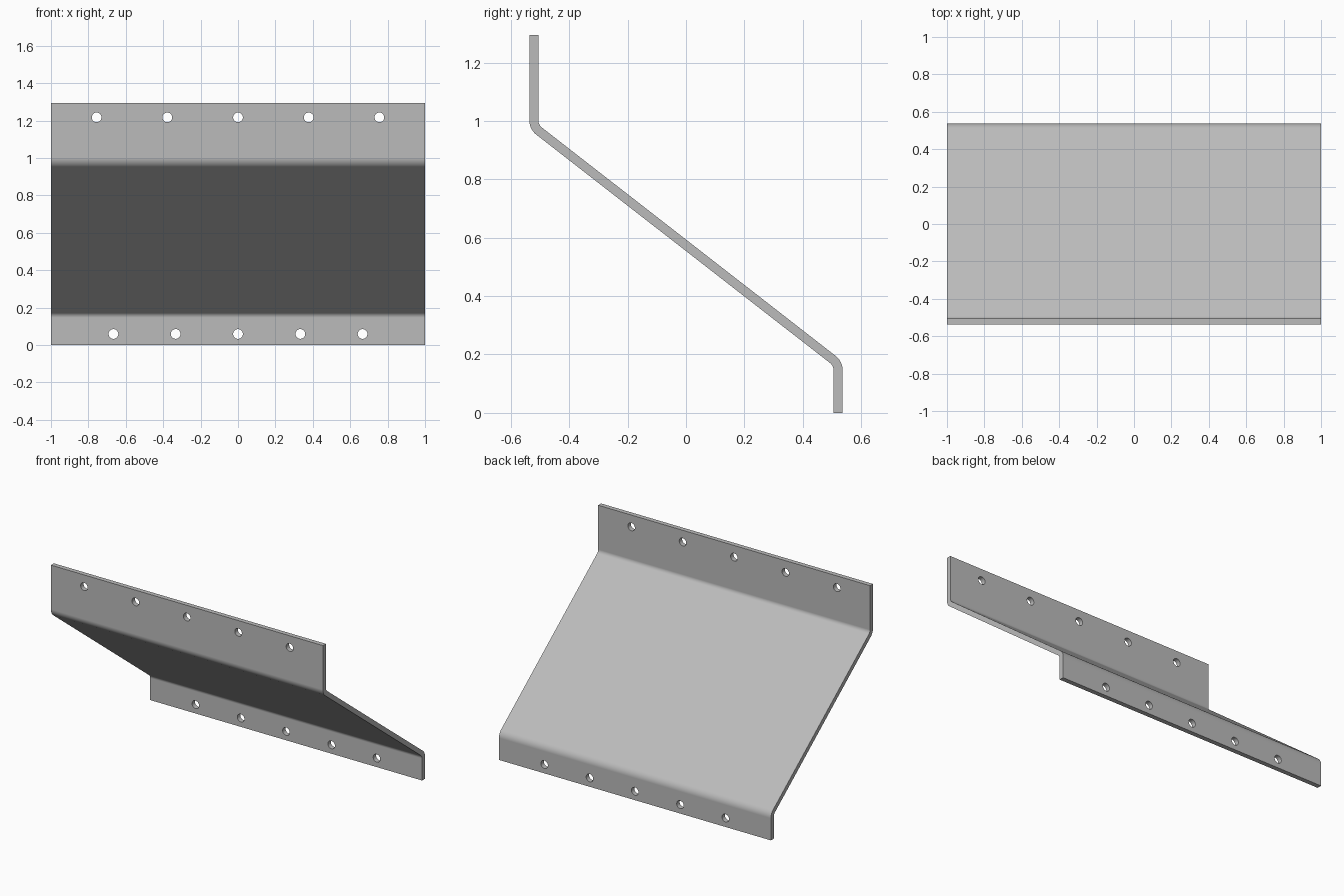
import bpy, bmesh
from math import radians, sin, cos, atan2, pi
from mathutils import Vector

cube = bpy.data.objects.get("Cube")
if cube:
    bpy.data.objects.remove(cube, do_unlink=True)

HEIGHT, WIDTH, THICK = 1.295, 2.0, 0.031
BEND_RADIUS, BEND_STEPS = 0.047, 10
HOLE_RADIUS = 0.026

# Plain grey sheet metal
grey = bpy.data.materials.new("grey_metal")
grey.use_nodes = True
colour = (0.5, 0.5, 0.5, 1)
grey.diffuse_color = colour
grey.node_tree.nodes["Principled BSDF"].inputs["Base Color"].default_value = colour

# Centre line of the folded sheet in (y, z), top to bottom
path = [Vector(p) for p in ((-0.521, HEIGHT), (-0.521, 0.979), (0.521, 0.169), (0.521, 0))]


def side_of_sheet(offset):
    """Points of the sheet's face at a distance from the centre line, with round bends."""
    def shifted(point, angle, dist):
        return point + Vector((-sin(angle), cos(angle))) * dist

    dirs = [(b - a).normalized() for a, b in zip(path, path[1:])]
    angles = [atan2(d.y, d.x) for d in dirs]
    points = [shifted(path[0], angles[0], offset)]
    for corner, a0, a1, d0, d1 in zip(path[1:], angles, angles[1:], dirs, dirs[1:]):
        turn = 1 if a1 > a0 else -1
        half = abs(a1 - a0) / 2
        centre = corner + (d1 - d0).normalized() * (BEND_RADIUS / cos(half))
        for i in range(BEND_STEPS + 1):
            a = a0 + (a1 - a0) * i / BEND_STEPS
            points.append(shifted(centre, a, offset - turn * BEND_RADIUS))
    points.append(shifted(path[-1], angles[-1], offset))
    return points


# Folded sheet, extruded along x
outline = side_of_sheet(THICK / 2) + side_of_sheet(-THICK / 2)[::-1]
bm = bmesh.new()
end = bm.faces.new([bm.verts.new((-WIDTH / 2, p.x, p.y)) for p in outline])
new = bmesh.ops.extrude_face_region(bm, geom=[end], use_keep_orig=True)["geom"]
bmesh.ops.translate(bm, vec=(WIDTH, 0, 0),
                    verts=[v for v in new if isinstance(v, bmesh.types.BMVert)])
bmesh.ops.recalc_face_normals(bm, faces=bm.faces)
mesh = bpy.data.meshes.new("bent_plate")
bm.to_mesh(mesh)
bm.free()
mesh.materials.append(grey)
plate = bpy.data.objects.new("bent_plate", mesh)
bpy.context.collection.objects.link(plate)


# Rows of five bolt holes through both flanges
def cut_hole(x, y, z):
    bpy.ops.mesh.primitive_cylinder_add(vertices=32, radius=HOLE_RADIUS, depth=0.1,
                                        location=(x, y, z), rotation=(pi / 2, 0, 0))
    cutter = bpy.context.object
    cutter.name = "hole_cutter"
    cutter.hide_render = True
    cutter.data.materials.append(grey)
    mod = plate.modifiers.new("hole", 'BOOLEAN')
    mod.operation, mod.solver, mod.object = 'DIFFERENCE', 'EXACT', cutter
    bpy.context.view_layer.objects.active = plate
    bpy.ops.object.modifier_apply(modifier=mod.name)
    bpy.data.objects.remove(cutter, do_unlink=True)


for y, z, spacing in ((-0.521, 1.217, 0.378), (0.521, 0.059, 0.333)):
    for i in range(-2, 3):
        cut_hole(i * spacing, y, z)

# Smooth bends and holes, crisp sheet edges
bpy.ops.object.select_all(action='DESELECT')
plate.select_set(True)
bpy.context.view_layer.objects.active = plate
bpy.ops.object.shade_smooth_by_angle(angle=radians(30))
weighted = plate.modifiers.new("flat_faces", 'WEIGHTED_NORMAL')
weighted.keep_sharp = True
